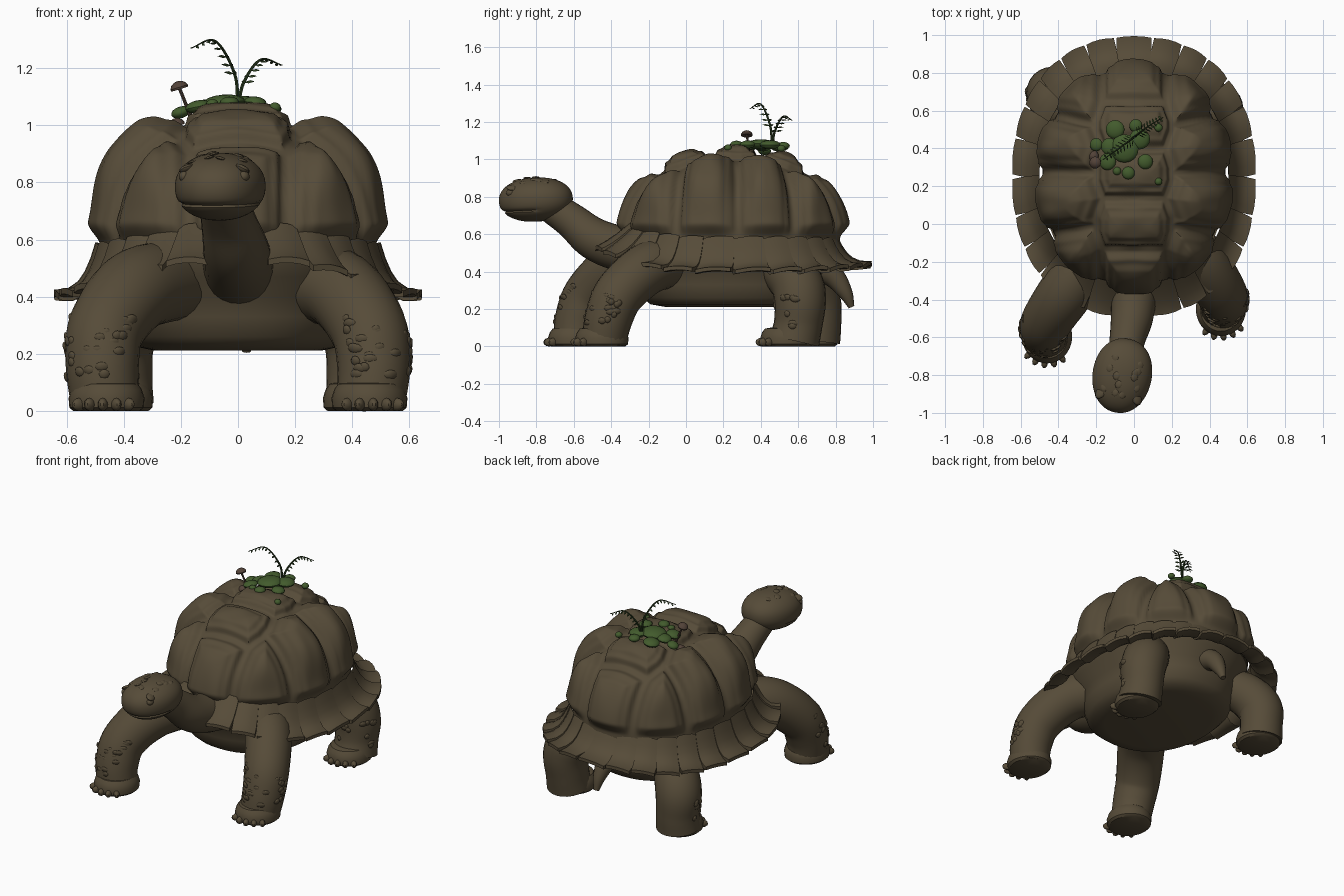
import bpy, bmesh, math, random
from mathutils import Vector, Matrix, Euler

if "Cube" in bpy.data.objects:
    bpy.data.objects.remove(bpy.data.objects["Cube"])

random.seed(4)
PI = math.pi


def material(name, rgb):
    m = bpy.data.materials.new(name)
    m.diffuse_color = (*rgb, 1)
    m.use_nodes = True
    m.node_tree.nodes["Principled BSDF"].inputs["Base Color"].default_value = m.diffuse_color
    return m


BROWN = material("earthy_brown", (0.093, 0.071, 0.040))
MOSS = material("moss_green", (0.055, 0.105, 0.026))
FERN = material("dark_fern_green", (0.024, 0.046, 0.014))
CAP = material("mushroom_brown", (0.085, 0.055, 0.040))


def finish(name, bm, mat, angle=40):
    bmesh.ops.recalc_face_normals(bm, faces=bm.faces)
    me = bpy.data.meshes.new(name)
    bm.to_mesh(me)
    bm.free()
    me.materials.append(mat)
    ob = bpy.data.objects.new(name, me)
    bpy.context.collection.objects.link(ob)
    bpy.context.view_layer.objects.active = ob
    ob.select_set(True)
    bpy.ops.object.shade_smooth_by_angle(angle=math.radians(angle))
    ob.select_set(False)
    return ob


def loft(bm, rings):
    """Skin a list of closed rings and cap both ends."""
    vs = [[bm.verts.new(p) for p in r] for r in rings]
    n = len(vs[0])
    for a, b in zip(vs, vs[1:]):
        for j in range(n):
            bm.faces.new((a[j], a[(j + 1) % n], b[(j + 1) % n], b[j]))
    bm.faces.new(vs[0])
    bm.faces.new(vs[-1])


def ball(bm, loc, size, rot=(0, 0, 0), seg=16):
    mat = Matrix.LocRotScale(Vector(loc), Euler(rot), Vector(size))
    return bmesh.ops.create_uvsphere(bm, u_segments=seg, v_segments=max(6, seg // 2),
                                     radius=1, matrix=mat)["verts"]


def smooth_path(pts, steps):
    """Catmull-Rom through (x, y, z, radius) points."""
    p = [Vector(q) for q in pts]
    p = [2 * p[0] - p[1]] + p + [2 * p[-1] - p[-2]]
    out = []
    for i in range(1, len(p) - 2):
        for s in range(steps):
            t = s / steps
            a, b, c, d = p[i - 1:i + 3]
            out.append(0.5 * (2 * b + (c - a) * t + (2 * a - 5 * b + 4 * c - d) * t * t
                              + (3 * b - a - 3 * c + d) * t ** 3))
    return out + [p[-2]]


def tube(bm, pts, seg=24, steps=6):
    path = smooth_path(pts, steps)
    rings = []
    for i, q in enumerate(path):
        d = (path[min(i + 1, len(path) - 1)] - path[max(i - 1, 0)]).to_3d().normalized()
        u = d.cross(Vector((1, 0, 0.05))).normalized()
        v = d.cross(u)
        rings.append([q.to_3d() + q[3] * (u * math.cos(k * 2 * PI / seg) + v * math.sin(k * 2 * PI / seg))
                      for k in range(seg)])
    loft(bm, rings)
    return path


def sstep(x):
    x = min(1, max(0, x))
    return x * x * (3 - 2 * x)


def spow(c, e):
    return math.copysign(abs(c) ** e, c)


# Domed shell: a centre row of five scutes between two fans of four
ROWS = (-0.13, 0.135, 0.395, 0.64)
FANS = ((-0.01, -0.16), (0.27, 0.02), (0.52, 0.24))


def scute_edge(x, y):
    """Distance from a plan point to the nearest groove, and whether it is on the centre row."""
    row = min(abs(y - r) for r in ROWS)
    w = 0.165 + 0.35 * min(0.1, row) * (ROWS[0] < y < ROWS[3])
    x = abs(x)
    if x < w:
        return min(w - x, row), True
    fan = min(abs(y - y0 - slope * (x - 0.2)) for y0, slope in FANS)
    return min(x - w, fan), False


def dome_point(t, a):
    rad, h = math.sin(t * PI / 2) ** (2 / 2.35), max(0, math.cos(t * PI / 2)) ** (2 / 2.35)
    c, s = spow(math.cos(a), 0.94), spow(math.sin(a), 0.94)
    p = Vector((0.485 * rad * c, 0.575 * rad * s, 0.50 * h))
    e, centre = scute_edge(p.x, p.y + 0.25)
    lift = 0.03 * sstep((e - 0.012) / 0.03) + 0.012 * sstep((e - 0.055) / 0.03)
    lift += (0.018 if centre else 0.012 + 0.04 * sstep((h - 0.3) / 0.4)) * sstep(e / 0.13)
    lift += 0.003 * math.sin(33 * p.x + 5) * math.sin(41 * p.y)
    n = Vector((p.x / 0.23, p.y / 0.33, p.z / 0.26)).normalized()
    return p + n * lift * sstep((0.95 - t) / 0.08) + Vector((0, 0.25, 0.52))


bm = bmesh.new()
loft(bm, [[dome_point(0.01 + 0.99 * i / 100, j * 2 * PI / 240) for j in range(240)] for i in range(101)])
finish("shell_dome", bm, BROWN, 50)

# Rim plates, steep at the top and flaring flat at the edge
bm = bmesh.new()
N = 26


def rim_point(a, k, drop):
    front, back = max(0, -math.sin(a)) ** 3, max(0, math.sin(a)) ** 3
    c, s = spow(math.cos(a), 0.88), spow(math.sin(a), 0.88)
    ax, by = 0.50 + 0.145 * k, 0.565 + 0.178 * k
    zi, zo = 0.58 + 0.075 * front - 0.01 * back, 0.415 + 0.125 * front + 0.03 * back
    fall = 1 - max(0, 1 - k) ** (3.2 - 1.9 * min(1, 1.5 * front))
    return Vector((ax * c, 0.25 + by * s, zi + (zo - zi) * fall - drop))


for i in range(N):
    mid, half = (i + 0.5) * 2 * PI / N, PI / N
    rings = []
    for k in (0, 0.12, 0.26, 0.42, 0.65, 0.9, 0.98):
        w = half * (1.05 - 0.14 * k * k)
        top = []
        for q in (-1, -0.5, 0, 0.5, 1):
            kk = k + (0.03 * (1 - q * q) if k > 0.8 else 0)
            tilt = 0.006 * q * (1 if math.cos(mid) > 0 else -1)
            top.append((mid + q * w, kk, -tilt - 0.010 * (1 - q * q)))
        th = 0.05 - 0.03 * k
        rings.append([rim_point(a, kk, l) for a, kk, l in top]
                     + [rim_point(a, kk, l + th) for a, kk, l in reversed(top)])
    loft(bm, rings)
finish("shell_rim_plates", bm, BROWN, 35)

# Belly plate
bm = bmesh.new()
prof = [(0.70, 0.212), (0.85, 0.225), (0.93, 0.26), (0.98, 0.33), (1.0, 0.40), (1.12, 0.47), (1.15, 0.53)]
loft(bm, [[(0.42 * r * spow(math.cos(a), 0.9), 0.235 + 0.5 * r * spow(math.sin(a), 0.9), z)
           for a in [j * 2 * PI / 48 for j in range(48)]] for r, z in prof])
finish("belly_plate", bm, BROWN)


# Legs, with feet, claws and low raised scales
def leg(name, path, foot, yaw, scales):
    bm = bmesh.new()
    side = 1 if foot[0] > 0 else -1
    pts = tube(bm, path)
    fx, fy = foot
    prof = [(0.125, 0), (0.14, 0.012), (0.143, 0.045), (0.133, 0.075), (0.118, 0.095), (0.09, 0.10)]
    loft(bm, [[(fx + 0.93 * r * math.cos(a), fy + r * math.sin(a), z)
               for a in [j * 2 * PI / 28 for j in range(28)]] for r, z in prof])
    for k in range(5):
        a = -PI / 2 + yaw + (k - 2) * 0.36
        ball(bm, (fx + 0.13 * math.cos(a), fy + 0.138 * math.sin(a), 0.023),
             (0.032, 0.018, 0.023), (0, 0, a), 10)
    for k in range(scales):
        q = pts[random.randint(11, len(pts) - 6)]
        a = -PI / 2 + side * random.uniform(-0.7, 1.9)
        r = q[3] - 0.001
        ball(bm, (q.x + r * math.cos(a), q.y + r * math.sin(a), q.z + random.uniform(-0.02, 0.02)),
             (0.009, random.uniform(0.016, 0.027), 0.018), (0, 0.25, a), 8)
    finish(name, bm, BROWN)


leg("front_leg_right", [(-0.22, -0.16, 0.46, 0.14), (-0.36, -0.36, 0.42, 0.145), (-0.46, -0.51, 0.29, 0.135),
                        (-0.475, -0.57, 0.16, 0.128), (-0.465, -0.59, 0.03, 0.12)], (-0.46, -0.595), -0.1, 32)
leg("front_leg_left", [(0.22, -0.04, 0.46, 0.14), (0.36, -0.20, 0.42, 0.14), (0.455, -0.35, 0.29, 0.135),
                       (0.475, -0.41, 0.16, 0.128), (0.465, -0.44, 0.03, 0.12)], (0.46, -0.45), 0.1, 32)
leg("back_leg_left", [(0.30, 0.50, 0.44, 0.13), (0.40, 0.59, 0.34, 0.14), (0.44, 0.61, 0.24, 0.138),
                      (0.44, 0.60, 0.12, 0.13), (0.44, 0.58, 0.03, 0.135)], (0.43, 0.54), 0.1, 12)
leg("back_leg_right", [(-0.28, 0.54, 0.43, 0.12), (-0.38, 0.64, 0.335, 0.135), (-0.43, 0.69, 0.24, 0.138),
                       (-0.43, 0.70, 0.12, 0.13), (-0.43, 0.69, 0.03, 0.135)], (-0.43, 0.67), -0.1, 12)

# Neck and tail
bm = bmesh.new()
tube(bm, [(0, -0.12, 0.48, 0.13), (0.0, -0.34, 0.52, 0.122), (-0.01, -0.49, 0.575, 0.113),
          (-0.035, -0.61, 0.67, 0.095), (-0.055, -0.74, 0.76, 0.085)])
finish("neck", bm, BROWN)
bm = bmesh.new()
tube(bm, [(0.02, 0.66, 0.44, 0.08), (0.02, 0.78, 0.38, 0.062), (0.03, 0.85, 0.29, 0.04), (0.03, 0.885, 0.21, 0.016)], 16)
finish("tail", bm, BROWN)

# Head with mouth groove, brow ridges and eyes set into the surface
bm = bmesh.new()
for v in ball(bm, (0, 0, 0), (1, 1, 1), (0, 0, 0), 80):
    x, y, z = v.co
    wide = 0.157 * (1 - 0.06 * max(0, -y))
    cut = 0.08 * math.exp(-((z + 0.45) / 0.05) ** 2) * sstep((0.3 - y) / 0.4)
    x, y, z = spow(x, 0.92), spow(y, 0.92), spow(z, 0.92)
    v.co = (x * wide * (1 - cut), y * 0.198 * (1 - cut), z * 0.118)


def on_head(x, y, sink):
    z = 0.122 * math.sqrt(max(0, 1 - (x / 0.16) ** 2 - (y / 0.205) ** 2))
    return Vector((x, y, z)) * sink


for s in (-1, 1):
    ball(bm, on_head(s * 0.112, -0.125, 0.93), (0.021, 0.025, 0.021))
    ball(bm, on_head(s * 0.10, -0.105, 0.94), (0.028, 0.042, 0.014), (0, s * 0.5, s * 0.5))
    for k in range(6):
        ball(bm, on_head(s * random.uniform(0.01, 0.09), random.uniform(-0.11, 0.10), 0.98),
             (0.019, 0.022, 0.006), (0, s * 0.3, 0), 10)
bmesh.ops.transform(bm, matrix=Matrix.LocRotScale(Vector((-0.063, -0.803, 0.785)), Euler((0.05, 0, -0.17)), None),
                    verts=bm.verts)
finish("head", bm, BROWN)

# Moss cushions on top of the shell
bm = bmesh.new()
for x, y, r in [(-0.05, 0.40, 0.075), (-0.10, 0.50, 0.05), (0.03, 0.45, 0.055), (-0.20, 0.42, 0.035),
                (-0.14, 0.33, 0.045), (-0.03, 0.27, 0.034), (0.06, 0.33, 0.04), (0.13, 0.225, 0.02),
                (0.13, 0.51, 0.022), (-0.13, 0.41, 0.045), (0.01, 0.52, 0.035), (-0.09, 0.28, 0.022)]:
    z = 1.083 - 0.9 * x * x - 0.35 * (y - 0.35) ** 2
    ball(bm, (x, y, z), (r, r, 0.014 + r * 0.18), (0, x * 1.5, 0))
finish("moss", bm, MOSS)

# Fern fronds with paired leaflets
bm = bmesh.new()
fronds = [[(0, 0.46, 1.06, 0.007), (-0.012, 0.45, 1.18, 0.006), (-0.08, 0.40, 1.295, 0.004), (-0.165, 0.34, 1.27, 0.002)],
          [(0, 0.46, 1.06, 0.007), (0.02, 0.475, 1.15, 0.006), (0.08, 0.52, 1.23, 0.004), (0.155, 0.565, 1.21, 0.002)]]
for f in fronds:
    path = tube(bm, f, 6, 9)
    for i in range(9, len(path) - 1, 2):
        p = path[i].to_3d()
        d = (path[i + 1].to_3d() - p).normalized()
        side = d.cross(Vector((0, 0, 1))).normalized()
        up = side.cross(d)
        size = 0.046 * (1.2 - 0.8 * i / len(path))
        for s in (-1, 1):
            out = (side * s + d * 0.35 - up * 0.4).normalized() * size
            a, b, c, e = p, p + out * 0.5 + d * 0.007, p + out, p + out * 0.5 - d * 0.006
            bm.faces.new([bm.verts.new(q) for q in (a, b, c, e)])
finish("fern", bm, FERN)

# Mushrooms
bm = bmesh.new()
for base, tip, r in [((-0.165, 0.34, 1.03), (-0.205, 0.325, 1.13), 0.032),
                     ((-0.17, 0.37, 0.98), (-0.215, 0.36, 1.0), 0.03)]:
    tube(bm, [(*base, 0.008), (*((Vector(base) + Vector(tip)) / 2), 0.006), (*tip, 0.006)], 8, 3)
    rot = Euler((0, -0.3, 0)).to_matrix()
    loft(bm, [[Vector(tip) + rot @ Vector((r * q * math.cos(k * PI / 8), r * q * math.sin(k * PI / 8), z))
               for k in range(16)] for q, z in [(0.3, 0), (0.95, -0.004), (1, 0.003), (0.8, 0.015), (0.4, 0.023), (0.1, 0.025)]])
finish("mushrooms", bm, CAP)
